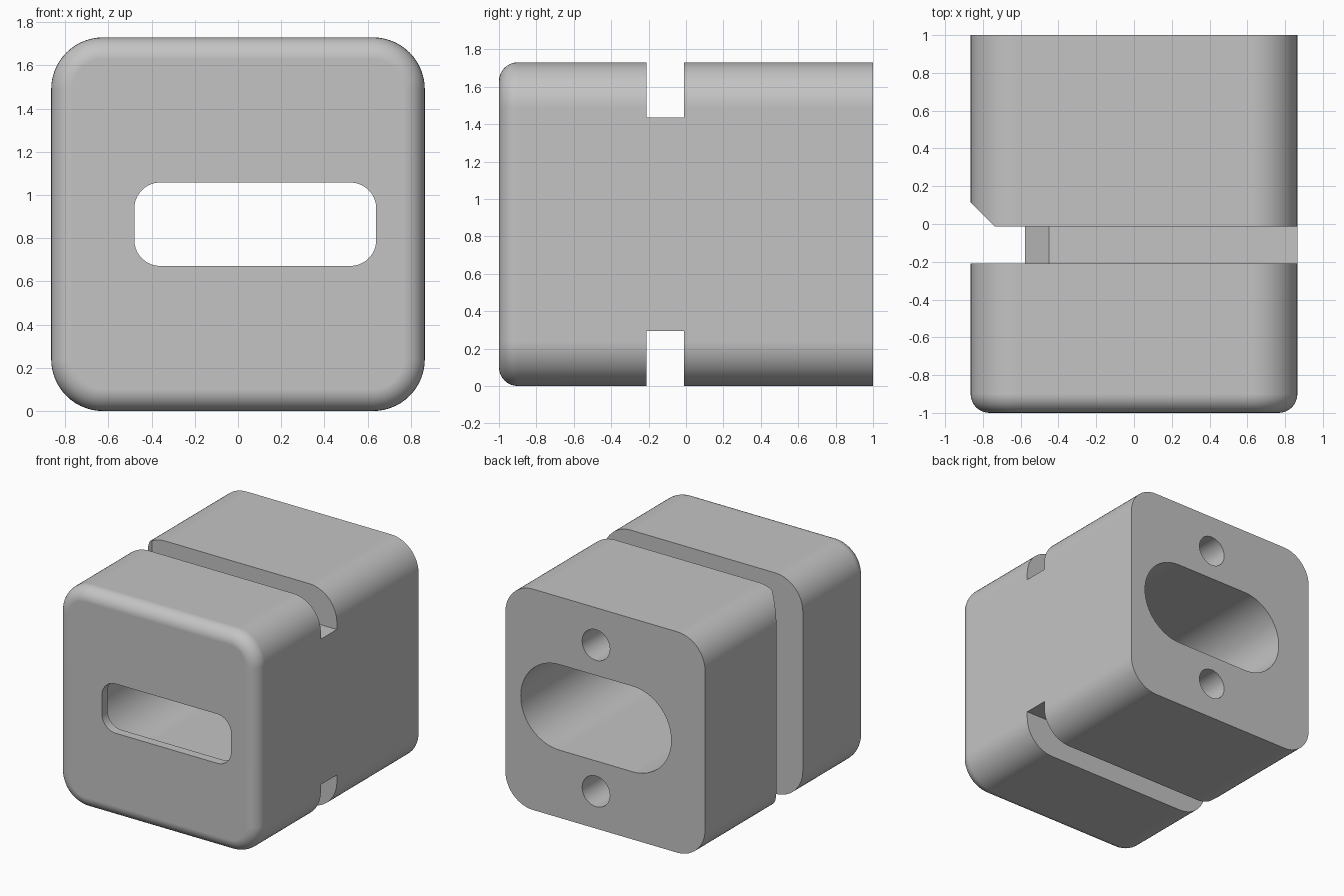
import bpy, bmesh
from math import sin, cos, pi

cube = bpy.data.objects.get("Cube")
if cube:
    bpy.data.objects.remove(cube, do_unlink=True)

HALF, MID, CORNER, FILLET = 0.865, 0.865, 0.24, 0.1

grey = bpy.data.materials.new("plain grey")
grey.use_nodes = True
grey.diffuse_color = (0.55, 0.55, 0.55, 1)
grey.node_tree.nodes["Principled BSDF"].inputs["Base Color"].default_value = grey.diffuse_color


def rounded(cx, cz, hw, hh, r, n=14):
    """Rounded rectangle outline in x and z."""
    pts = []
    for q, (sx, sz) in enumerate([(1, 1), (-1, 1), (-1, -1), (1, -1)]):
        for i in range(n + 1):
            a = (q + i / n) * pi / 2
            pts.append((cx + sx * (hw - r) + r * cos(a), cz + sz * (hh - r) + r * sin(a)))
    return pts


def loft(name, rings):
    """Skin equal rings of 3D points and cap both ends."""
    bm = bmesh.new()
    loops = [[bm.verts.new(p) for p in ring] for ring in rings]
    for a, b in zip(loops, loops[1:]):
        for i in range(len(a)):
            j = (i + 1) % len(a)
            bm.faces.new((a[i], a[j], b[j], b[i]))
    bm.faces.new(loops[0])
    bm.faces.new(loops[-1])
    bmesh.ops.remove_doubles(bm, verts=bm.verts, dist=1e-5)
    bmesh.ops.recalc_face_normals(bm, faces=bm.faces)
    mesh = bpy.data.meshes.new(name)
    bm.to_mesh(mesh)
    bm.free()
    mesh.materials.append(grey)
    obj = bpy.data.objects.new(name, mesh)
    bpy.context.collection.objects.link(obj)
    return obj


def prism(name, outline, y0, y1):
    return loft(name, [[(x, y, z) for x, z in outline] for y in (y0, y1)])


# Block with a rounded front rim
rings = []
for i in range(9):
    a = i / 8 * pi / 2
    d = FILLET * (1 - sin(a))
    y = -1 + FILLET * (1 - cos(a))
    rings.append([(x, y, z) for x, z in rounded(0, MID, HALF - d, HALF - d, CORNER - d)])
rings.append([(x, 1, z) for x, z in rounded(0, MID, HALF, HALF, CORNER)])
body = loft("block_body", rings)

# Groove round the top, bottom and right side, leaving a chamfered core
groove = [(1, -0.1), (-1, -0.1), (-1, 1.83), (1, 1.83), (1, 1.435),
          (-0.45, 1.435), (-0.578, 1.307), (-0.578, 0.423), (-0.45, 0.295), (1, 0.295)]
cutters = [
    prism("groove_cutter", groove, -0.21, -0.012),
    prism("front_slot_cutter", rounded(0.08, MID, 0.56, 0.193, 0.12), -1.1, -0.8),
    prism("back_pocket_cutter", rounded(0.08, MID, 0.652, 0.335, 0.335, 20), -0.93, 1.1),
]

# Bevel behind the groove on the right side
wedge = [(-0.72, -0.03), (-0.92, 0.17), (-0.92, -0.03)]
cutters.append(loft("bevel_cutter", [[(x, y, z) for x, y in wedge] for z in (-0.1, 1.83)]))

# Screw holes above and below the pocket
for side, label in ((1, "upper"), (-1, "lower")):
    hole = rounded(0.08, MID + side * 0.573, 0.12, 0.12, 0.12, 10)
    cutters.append(prism(label + "_hole_cutter", hole, 0.3, 1.1))

for cutter in cutters:
    cutter.hide_render = True
    mod = body.modifiers.new(cutter.name, "BOOLEAN")
    mod.operation, mod.solver, mod.object = "DIFFERENCE", "EXACT", cutter

# Bake the cuts and drop the cutters
depsgraph = bpy.context.evaluated_depsgraph_get()
baked = bpy.data.meshes.new_from_object(body.evaluated_get(depsgraph))
body.modifiers.clear()
body.data = baked
for cutter in cutters:
    bpy.data.objects.remove(cutter, do_unlink=True)

# Smooth curves, crisp edges, flat large faces
for obj in bpy.context.selected_objects:
    obj.select_set(False)
body.select_set(True)
bpy.context.view_layer.objects.active = body
bpy.ops.object.shade_smooth_by_angle(angle=pi / 6)
weighted = body.modifiers.new("flat_faces", "WEIGHTED_NORMAL")
weighted.keep_sharp = True
